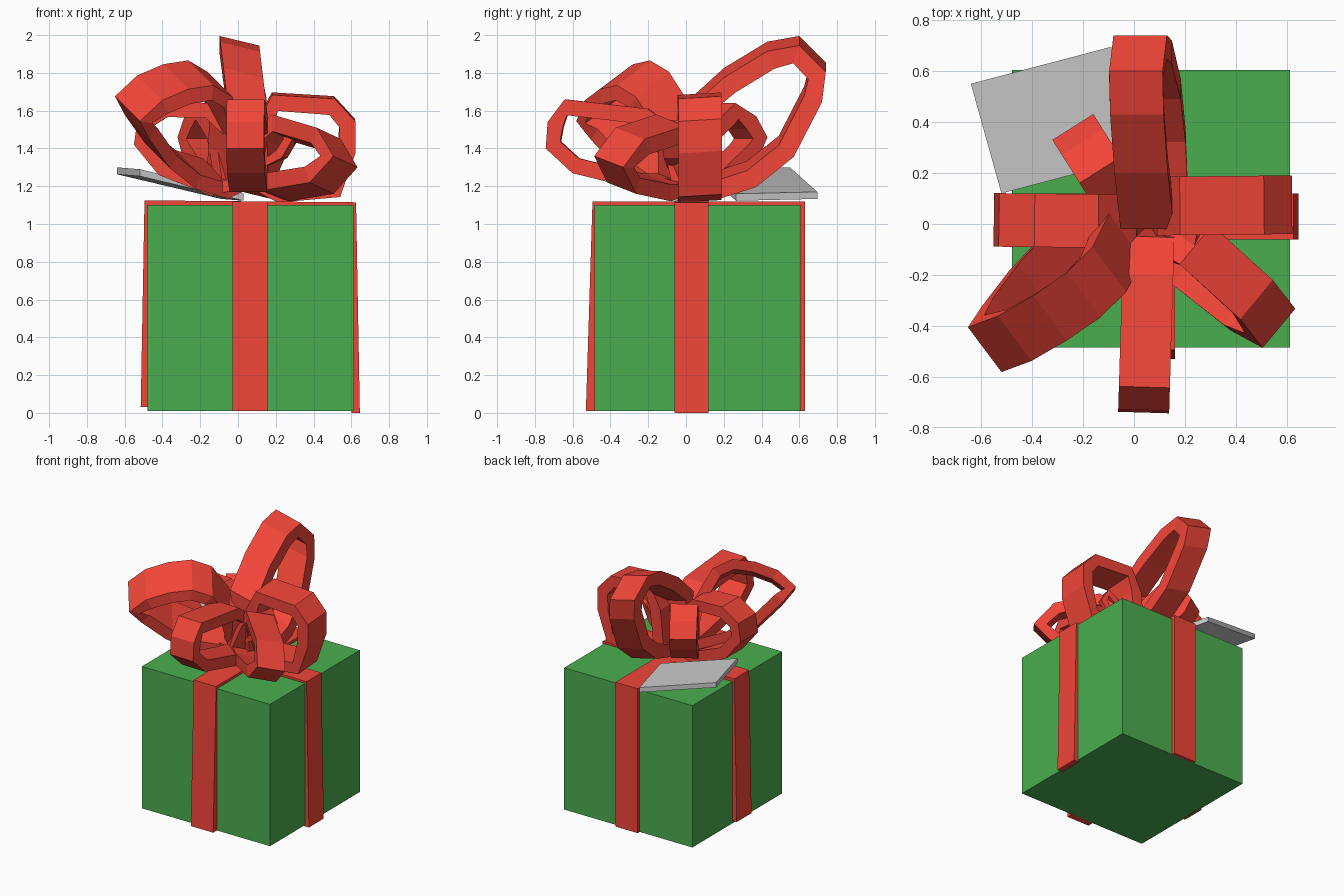
import bpy, bmesh
from mathutils import Vector

if "Cube" in bpy.data.objects:
    bpy.data.objects.remove(bpy.data.objects["Cube"])


def material(name, rgb):
    m = bpy.data.materials.new(name)
    m.diffuse_color = (*rgb, 1)
    m.use_nodes = True
    m.node_tree.nodes["Principled BSDF"].inputs["Base Color"].default_value = m.diffuse_color
    return m


GREEN = material("green_paper", (0.07, 0.42, 0.08))
RED = material("red_ribbon", (0.88, 0.06, 0.04))


def finish(bm, name, mat=None):
    bmesh.ops.recalc_face_normals(bm, faces=bm.faces)
    mesh = bpy.data.meshes.new(name)
    bm.to_mesh(mesh)
    bm.free()
    obj = bpy.data.objects.new(name, mesh)
    bpy.context.collection.objects.link(obj)
    if mat:
        mesh.materials.append(mat)
    return obj


def band(name, rings, closed, mat):
    """Skin four-cornered ribbon sections into a band."""
    bm = bmesh.new()
    vs = [[bm.verts.new(p) for p in ring] for ring in rings]
    n = len(vs)
    for i in range(n if closed else n - 1):
        a, b = vs[i], vs[(i + 1) % n]
        for k in range(4):
            j = (k + 1) % 4
            bm.faces.new((a[k], a[j], b[j], b[k]))
    if not closed:
        bm.faces.new(vs[0])
        bm.faces.new(vs[-1])
    return finish(bm, name, mat)


def bow_loop(name, centre, direction, profile, width, thick=0.085, lean=0.0, roll=0.0):
    """Closed ribbon loop; profile is the outer outline as (reach, height)."""
    d = Vector((*direction, 0)).normalized()
    s = Vector((-d.y, d.x, 0))
    half = (s + Vector((0, 0, roll))) * width / 2
    rings = []
    n = len(profile)
    for i, (r, z) in enumerate(profile):
        t = (Vector(profile[(i + 1) % n]) - Vector(profile[i - 1])).normalized()
        ring = []
        for off, sign in ((0, -1), (0, 1), (thick, 1), (thick, -1)):
            rr, zz = r + t.y * off, z - t.x * off
            p = Vector((*centre, zz)) + d * rr + s * lean * (z - 1.2)
            ring.append(p + half * sign)
        rings.append(ring)
    return band(name, rings, True, RED)


def wrap(name, outer, inner, lo, hi, along_x):
    """Strip running up one side, over the lid and down the other side."""
    def pt(uz, v):
        return (uz[0], v, uz[1]) if along_x else (v, uz[0], uz[1])
    rings = [[pt(o, lo), pt(o, hi), pt(i, hi), pt(i, lo)] for o, i in zip(outer, inner)]
    return band(name, rings, False, RED)


# Box
bm = bmesh.new()
bmesh.ops.create_cube(bm, size=1.09)
bmesh.ops.translate(bm, verts=bm.verts, vec=(0.067, 0.06, 0.555))
finish(bm, "gift_box", GREEN)

# Flat ribbons around the box
wrap("ribbon_front_back",
     [(-0.53, 0.01), (-0.495, 1.12), (0.63, 1.12), (0.63, 0.01)],
     [(-0.48, 0.01), (-0.47, 1.09), (0.59, 1.09), (0.60, 0.01)], -0.03, 0.16, False)
wrap("ribbon_left_right",
     [(-0.515, 0.03), (-0.495, 1.125), (0.625, 1.115), (0.645, 0.0)],
     [(-0.47, 0.03), (-0.47, 1.09), (0.60, 1.09), (0.60, 0.0)], -0.06, 0.12, True)

# Bow loops
bow_loop("bow_loop_right", (0.06, 0.07), (1, 0.01),
         [(0, 1.2), (0.03, 1.52), (0.12, 1.69), (0.45, 1.67), (0.56, 1.55),
          (0.56, 1.38), (0.48, 1.15), (0.15, 1.12)], 0.23, 0.09, 0.0, 0.06)
bow_loop("bow_loop_left", (0.06, 0.01), (-1, 0.01),
         [(0, 1.2), (0.05, 1.5), (0.2, 1.64), (0.45, 1.65), (0.59, 1.56),
          (0.61, 1.42), (0.48, 1.26), (0.2, 1.15)], 0.21)
bow_loop("bow_loop_front", (0.06, 0.0), (-0.03, -1),
         [(0, 1.2), (0.05, 1.5), (0.2, 1.61), (0.64, 1.66), (0.73, 1.54),
          (0.74, 1.4), (0.6, 1.27), (0.2, 1.17)], 0.2)
bow_loop("bow_loop_back", (0.1, 0.0), (0, 1),
         [(-0.02, 1.2), (-0.02, 1.6), (0.2, 1.80), (0.43, 1.94), (0.6, 1.97), (0.74, 1.83),
          (0.72, 1.67), (0.57, 1.38), (0.37, 1.22), (0.15, 1.15)], 0.21, 0.1, 0.12, 0.24)
bow_loop("bow_loop_front_left", (-0.04, 0.08), (-0.8, -0.6),
         [(0, 1.24), (0.06, 1.52), (0.2, 1.74), (0.34, 1.80), (0.5, 1.78), (0.66, 1.72),
          (0.78, 1.61), (0.69, 1.51), (0.52, 1.36), (0.32, 1.25), (0.1, 1.2)],
         0.22, 0.08, 0.32, -0.6)
bow_loop("bow_loop_front_right", (0.06, -0.02), (0.77, -0.64),
         [(0, 1.2), (0.06, 1.46), (0.18, 1.55), (0.5, 1.48), (0.64, 1.33),
          (0.5, 1.19), (0.2, 1.15)], 0.2, 0.09, 0.2, -0.3)
bow_loop("bow_loop_back_left", (0.0, 0.0), (-0.53, 0.84),
         [(0, 1.2), (0.08, 1.5), (0.25, 1.64), (0.38, 1.57), (0.45, 1.46),
          (0.4, 1.36), (0.2, 1.2)], 0.19, 0.09)
bow_loop("bow_loop_inner", (0.05, 0.0), (1, -0.2),
         [(0, 1.25), (0.08, 1.45), (0.2, 1.55), (0.26, 1.45), (0.2, 1.35)], 0.16, 0.05)

# Tilted gift tag
a, b, d = Vector((-0.64, 0.55, 1.30)), Vector((-0.09, 0.695, 1.17)), Vector((-0.52, 0.12, 1.29))
corners = [a, b, b + d - a, d]
bm = bmesh.new()
top = [bm.verts.new(p) for p in corners]
low = [bm.verts.new(p - Vector((0, 0, 0.037))) for p in corners]
bm.faces.new(top)
bm.faces.new(low)
for i in range(4):
    j = (i + 1) % 4
    bm.faces.new((top[i], top[j], low[j], low[i]))
finish(bm, "gift_tag")
